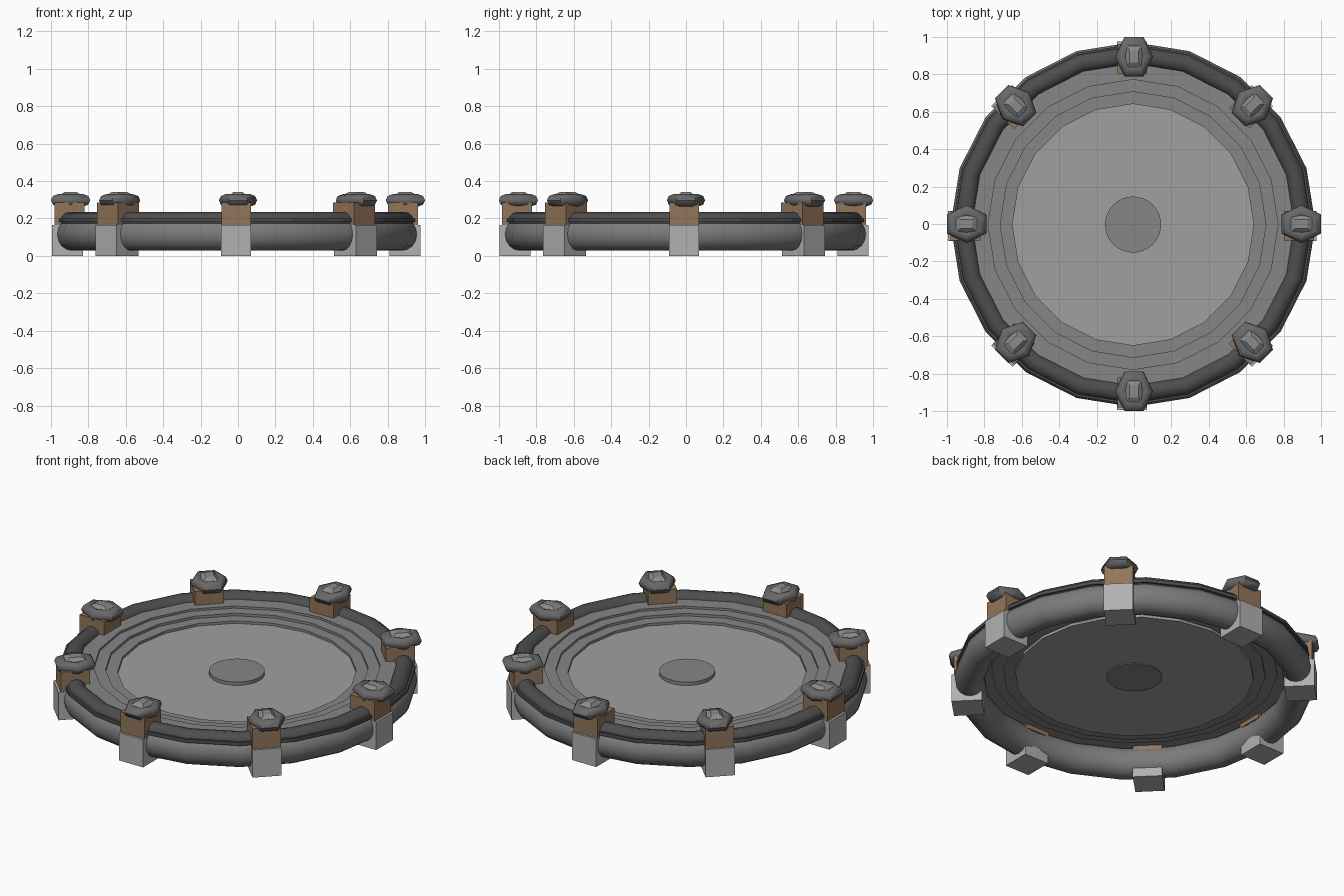
import bpy, bmesh
from math import pi, cos, sin
from mathutils import Matrix

if "Cube" in bpy.data.objects:
    bpy.data.objects.remove(bpy.data.objects["Cube"])

SIDES = 20


def material(name, color):
    m = bpy.data.materials.new(name)
    m.diffuse_color = (*color, 1)
    m.use_nodes = True
    m.node_tree.nodes["Principled BSDF"].inputs["Base Color"].default_value = m.diffuse_color
    return m


brown = material("brown_pad", (0.29, 0.18, 0.105))
foot_grey = material("foot_grey", (0.44, 0.44, 0.44))
bed_grey = material("bed_grey", (0.35, 0.35, 0.35))
step_grey = material("step_grey", (0.24, 0.24, 0.24))
tube_grey = material("tube_grey", (0.2, 0.2, 0.2))
cap_grey = material("cap_grey", (0.26, 0.26, 0.26))
collar_grey = material("collar_grey", (0.14, 0.14, 0.14))
dark = material("dark_rubber", (0.075, 0.075, 0.075))


def add_object(name, bm, mat=None, smooth=False):
    bmesh.ops.recalc_face_normals(bm, faces=bm.faces)
    me = bpy.data.meshes.new(name)
    bm.to_mesh(me)
    bm.free()
    ob = bpy.data.objects.new(name, me)
    bpy.context.collection.objects.link(ob)
    if mat:
        me.materials.append(mat)
    if smooth:
        bpy.ops.object.select_all(action='DESELECT')
        ob.select_set(True)
        bpy.context.view_layer.objects.active = ob
        bpy.ops.object.shade_smooth_by_angle(angle=0.85)
    return ob


def lathe(bm, profile, sides, start=0.0, sx=1.0, sy=1.0):
    """Revolve a closed (radius, z) profile; a zero radius becomes a pole."""
    rings = []
    for i in range(sides):
        a = start + 2 * pi * i / sides
        rings.append([bm.verts.new((r * cos(a) * sx, r * sin(a) * sy, z)) for r, z in profile])
    n = len(profile)
    for i in range(sides):
        p, q = rings[i], rings[(i + 1) % sides]
        for j in range(n):
            k = (j + 1) % n
            if profile[j][0] or profile[k][0]:
                bm.faces.new((p[j], q[j], q[k], p[k]))
    bmesh.ops.remove_doubles(bm, verts=bm.verts, dist=1e-5)


def circle(r, z, rr, rz, n):
    return [(r + rr * cos(2 * pi * i / n), z + rz * sin(2 * pi * i / n)) for i in range(n)]


def ring(name, profile, sides, mat=None, smooth=True):
    bm = bmesh.new()
    lathe(bm, profile, sides)
    ob = add_object(name, bm, mat, smooth)
    ob.location = (-0.005, -0.003, 0)
    return ob


# Main tube, and the dark flange and ridge on top of it
ring("frame_tube", circle(0.895, 0.115, 0.08, 0.087, 16), SIDES, tube_grey)
ring("rim_flange", [(0.86, 0.18), (0.965, 0.18), (0.965, 0.2), (0.86, 0.2)], SIDES, dark, False)
ring("rim_ridge", circle(0.907, 0.188, 0.05, 0.047, 12), SIDES, dark)

# Thin bed with stepped bands rising towards the rim
disc_z = 0.16
ring("bed_disc", [(0, disc_z), (0.645, disc_z), (0.645, disc_z - 0.015), (0, disc_z - 0.015)],
     SIDES, bed_grey, False)
top = [(0.645, 0.16), (0.645, 0.175), (0.71, 0.175), (0.71, 0.19),
       (0.775, 0.19), (0.775, 0.203), (0.87, 0.203)]
bottom = [(r, z - 0.015) for r, z in reversed(top)]
ring("bed_steps", top + bottom, SIDES, step_grey, False)

# Round hub in the middle
ring("centre_hub", [(0, 0.18), (0.15, 0.18), (0.15, 0.14), (0, 0.14)], 32, step_grey)


def box(name, angle, r0, r1, width, z0, z1, mat=None):
    bm = bmesh.new()
    bmesh.ops.create_cube(bm, size=1)
    bm.transform(Matrix.Translation((-0.01, -0.01, 0)) @ Matrix.Rotation(angle, 4, 'Z')
                 @ Matrix.Translation(((r0 + r1) / 2, 0, (z0 + z1) / 2))
                 @ Matrix.Diagonal((r1 - r0, width, z1 - z0, 1)))
    return add_object(name, bm, mat)


# Eight clamps: grey foot, brown pad, hexagonal collar and faceted cap
for i in range(8):
    a = i * pi / 4
    place = Matrix.Rotation(a, 4, 'Z') @ Matrix.Translation((0.895, 0, 0))
    box(f"clamp_foot_{i}", a, 0.82, 0.985, 0.16, 0.0, 0.165, foot_grey)
    box(f"clamp_pad_{i}", a, 0.812, 0.972, 0.158, 0.163, 0.285, brown)

    bm = bmesh.new()
    lathe(bm, circle(0.066, 0.297, 0.036, 0.033, 8), 6, pi / 2, 1.19, 1.0)
    bm.transform(place)
    add_object(f"clamp_collar_{i}", bm, collar_grey, True)

    bm = bmesh.new()
    lathe(bm, [(0, 0.342), (0.042, 0.342), (0.088, 0.318), (0.088, 0.27), (0, 0.27)],
          4, pi / 4, 1.1, 0.8)
    bm.transform(place)
    add_object(f"clamp_cap_{i}", bm, cap_grey)
